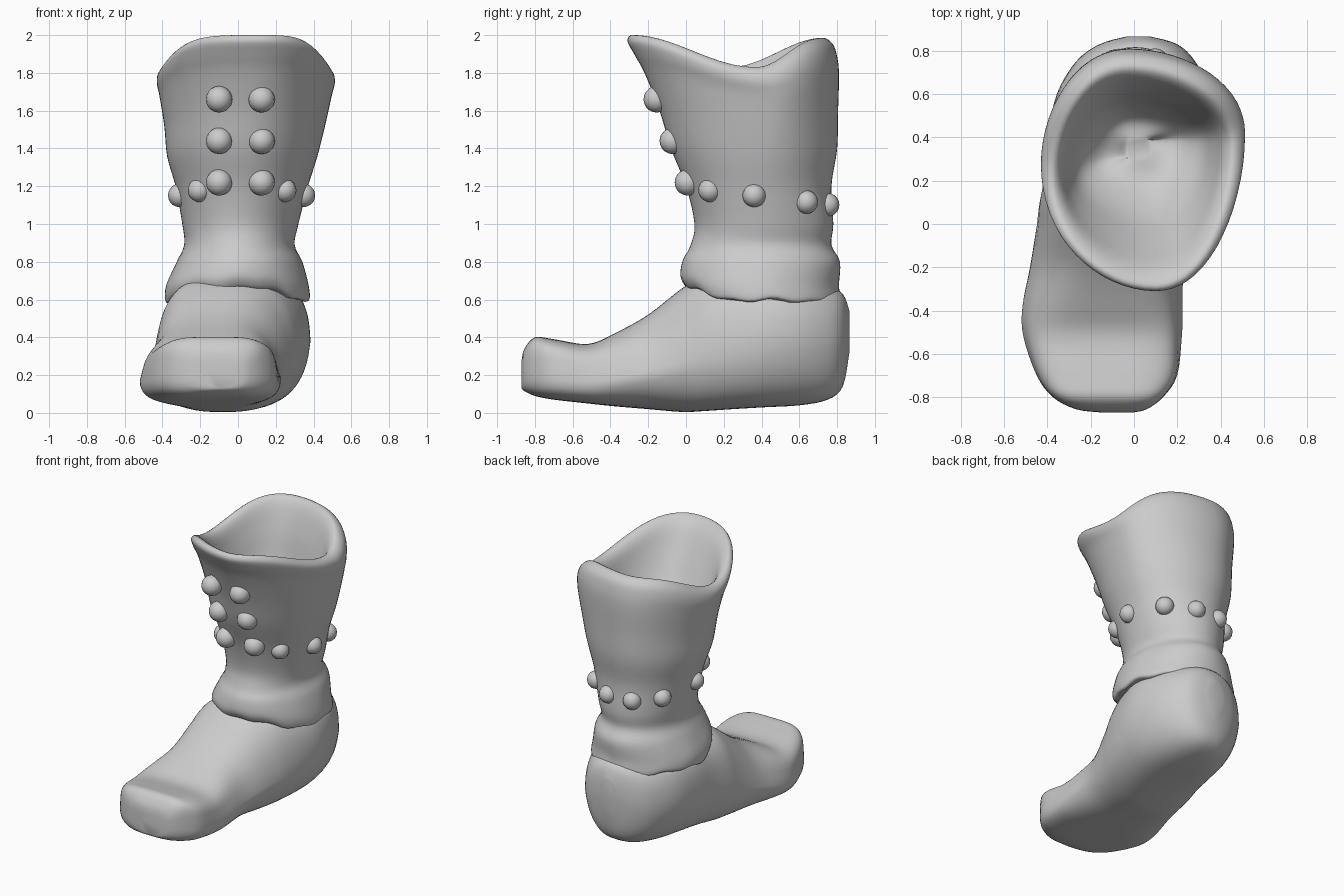
import bpy, bmesh, math
from mathutils import Vector

if "Cube" in bpy.data.objects:
    bpy.data.objects.remove(bpy.data.objects["Cube"])

grey = bpy.data.materials.new("plain grey")
grey.diffuse_color = (0.6, 0.6, 0.6, 1)
grey.use_nodes = True
grey.node_tree.nodes["Principled BSDF"].inputs["Base Color"].default_value = grey.diffuse_color
SEG = 64


def spline(rows, steps):
    """Catmull-Rom interpolation through rows of numbers."""
    out = []
    for i in range(len(rows) - 1):
        a, b = rows[max(i - 1, 0)], rows[i]
        c, d = rows[i + 1], rows[min(i + 2, len(rows) - 1)]
        for k in range(steps):
            t = k / steps
            out.append([0.5 * (2 * q + (r - p) * t + (2 * p - 5 * q + 4 * r - s) * t * t
                               + (3 * q - p - 3 * r + s) * t ** 3)
                        for p, q, r, s in zip(a, b, c, d)])
    out.append(list(rows[-1]))
    return out


def finish(bm, name, angle=50):
    bmesh.ops.recalc_face_normals(bm, faces=bm.faces)
    me = bpy.data.meshes.new(name)
    bm.to_mesh(me)
    bm.free()
    me.materials.append(grey)
    ob = bpy.data.objects.new(name, me)
    bpy.context.collection.objects.link(ob)
    bpy.ops.object.select_all(action='DESELECT')
    ob.select_set(True)
    bpy.context.view_layer.objects.active = ob
    bpy.ops.object.shade_smooth_by_angle(angle=math.radians(angle))
    return ob


def loft(name, rings):
    bm = bmesh.new()
    vs = [[bm.verts.new(p) for p in r] for r in rings]
    for a, b in zip(vs, vs[1:]):
        n = len(a)
        for i in range(n):
            bm.faces.new((a[i], a[(i + 1) % n], b[(i + 1) % n], b[i]))
    bm.faces.new(vs[0])
    bm.faces.new(vs[-1])
    return finish(bm, name)


def spow(v, p):
    return math.copysign(abs(v) ** p, v)


# foot: sections along y -> y, x left, x right, z bottom, z top, squareness, top taper
foot_rows = [
    (-0.87, -0.16, 0.00, 0.13, 0.28, 3.0, 0.0),
    (-0.855, -0.27, 0.06, 0.115, 0.34, 3.5, 0.0),
    (-0.80, -0.375, 0.135, 0.09, 0.40, 4.0, 0.02),
    (-0.70, -0.45, 0.20, 0.07, 0.39, 4.0, 0.04),
    (-0.52, -0.512, 0.222, 0.05, 0.365, 3.8, 0.08),
    (-0.38, -0.52, 0.23, 0.035, 0.42, 3.2, 0.15),
    (-0.20, -0.49, 0.24, 0.02, 0.52, 2.8, 0.22),
    (-0.02, -0.465, 0.29, 0.005, 0.66, 2.8, 0.19),
    (0.10, -0.45, 0.33, 0.01, 0.72, 3.0, 0.14),
    (0.25, -0.42, 0.37, 0.02, 0.73, 3.0, 0.09),
    (0.42, -0.40, 0.39, 0.03, 0.73, 3.0, 0.05),
    (0.60, -0.36, 0.36, 0.04, 0.71, 2.9, 0.03),
    (0.75, -0.27, 0.285, 0.07, 0.67, 2.8, 0.02),
    (0.83, -0.16, 0.20, 0.14, 0.63, 2.4, 0.0),
    (0.865, -0.04, 0.08, 0.32, 0.54, 2.0, 0.0)]
rings = []
for y, xl, xr, zb, zt, e, tp in spline(foot_rows, 4):
    ring = []
    for i in range(SEG):
        a = 2 * math.pi * i / SEG
        c, s = spow(math.cos(a), 2 / e), spow(math.sin(a), 2 / e)
        w = (xr - xl) / 2 * (1 - tp * (s + 0.3 if s > -0.3 else 0))
        # lower edge of the heel tucks in
        w *= 1 - 0.2 * max(0, -s) * min(1, max(0, y + 0.4))
        ring.append(Vector(((xl + xr) / 2 + w * c, y, (zb + zt) / 2 + (zt - zb) / 2 * s)))
    rings.append(ring)
loft("foot", rings)

# shaft: z, x left, x right, y front, y back
outer = [
    (0.59, -0.36, 0.36, 0.02, 0.78),
    (0.605, -0.385, 0.38, -0.005, 0.815),
    (0.68, -0.38, 0.372, -0.03, 0.81),
    (0.80, -0.325, 0.34, -0.015, 0.815),
    (0.89, -0.285, 0.30, 0.025, 0.77),
    (1.00, -0.295, 0.32, 0.045, 0.78),
    (1.20, -0.33, 0.37, 0.0, 0.77),
    (1.40, -0.375, 0.42, -0.08, 0.80),
    (1.60, -0.39, 0.46, -0.14, 0.805),
    (1.80, -0.415, 0.495, -0.22, 0.81),
    (1.90, -0.43, 0.513, -0.275, 0.80),
    (1.97, -0.418, 0.50, -0.31, 0.775)]
inner = [
    (2.00, -0.375, 0.455, -0.28, 0.72),
    (1.94, -0.335, 0.41, -0.20, 0.665),
    (1.77, -0.30, 0.37, -0.09, 0.60),
    (1.57, -0.25, 0.31, 0.04, 0.55),
    (1.44, -0.15, 0.20, 0.18, 0.48),
    (1.42, -0.04, 0.08, 0.29, 0.40)]


def shaft_point(row, a):
    z, xl, xr, yf, yb = row
    c, s = math.cos(a), math.sin(a)
    up = min(1, max(0, (z - 1.0) / 0.8))          # egg shape grows upwards
    ym = yf + (yb - yf) * (0.5 + 0.08 * up) + 0.07 * up * c
    x = (xl + xr) / 2 + (xr - xl) / 2 * c - 0.06 * up * s * (1 - abs(c))
    y = ym + (yb - ym if s > 0 else ym - yf) * s
    if z > 1.2:                                    # rim dips at both sides
        lift = math.sin(math.pi / 2 * abs(s)) ** 2
        top = 1.83 + lift * (0.155 if s > 0 else 0.17)
        z = 1.2 + (z - 1.2) * (top - 1.2) / 0.8
    elif z < 0.85:                                 # hem rises at the front
        k = (0.85 - z) / 0.25
        z += k * (0.07 * max(0, -s) ** 2 + 0.008 * math.sin(5 * a + 1) + 0.007 * math.sin(11 * a))
    return Vector((x, y, z))


rows = spline(outer + inner, 4)
loft("shaft", [[shaft_point(r, 2 * math.pi * i / SEG) for i in range(SEG)] for r in rows])


# studs
def stud(name, p, r):
    bm = bmesh.new()
    bmesh.ops.create_uvsphere(bm, u_segments=16, v_segments=10, radius=r)
    bmesh.ops.translate(bm, verts=bm.verts, vec=p)
    finish(bm, name)


for z, y in ((1.66, -0.155), (1.44, -0.07), (1.22, 0.01)):
    for x in (-0.10, 0.125):
        stud("front_stud", Vector((x, y, z)), 0.07)

belt = (1.15, -0.312, 0.35, 0.022, 0.762)
for deg in (-47, -8, 40, 75, 108, 142, 188, 227):
    a = math.radians(deg)
    p = shaft_point(belt, a)
    p.z = 1.145 - 0.045 * math.sin(a)
    stud("belt_stud", p, 0.062)
